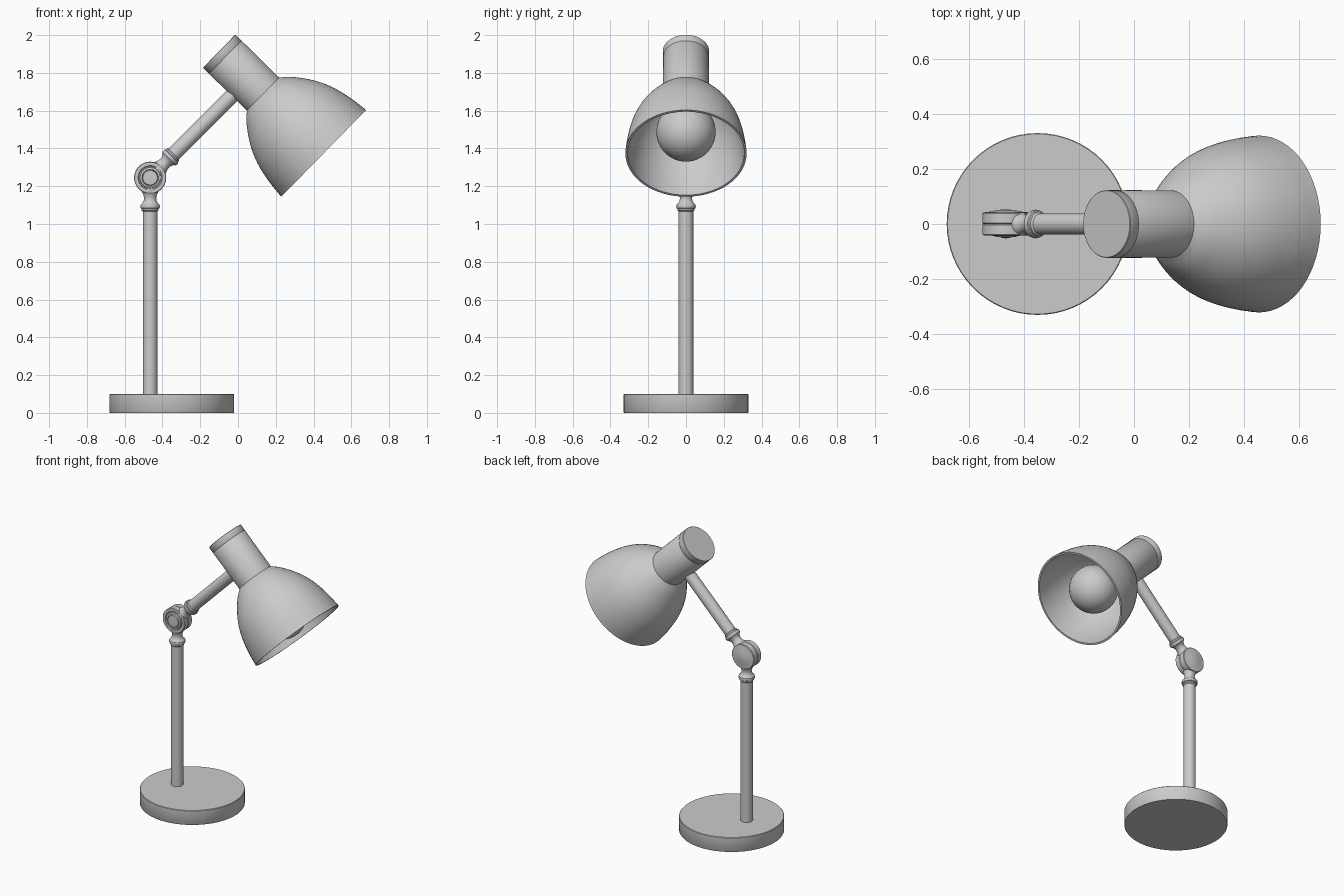
import bpy, bmesh, math
from mathutils import Vector

if "Cube" in bpy.data.objects:
    bpy.data.objects.remove(bpy.data.objects["Cube"])


def lathe(name, profile, origin, axis, seg=48, angle=35):
    """Revolve (radius, distance) points about an axis through origin."""
    bm = bmesh.new()
    rings = []
    for r, d in profile:
        if r == 0:
            rings.append([bm.verts.new((0, 0, d))])
        else:
            rings.append([bm.verts.new((r * math.cos(2 * math.pi * i / seg),
                                        r * math.sin(2 * math.pi * i / seg), d))
                          for i in range(seg)])
    for a, b in zip(rings, rings[1:]):
        for i in range(seg):
            j = (i + 1) % seg
            quad = [a[i % len(a)], a[j % len(a)], b[j % len(b)], b[i % len(b)]]
            bm.faces.new(list(dict.fromkeys(quad)))
    bmesh.ops.recalc_face_normals(bm, faces=bm.faces)
    mesh = bpy.data.meshes.new(name)
    bm.to_mesh(mesh)
    bm.free()
    obj = bpy.data.objects.new(name, mesh)
    bpy.context.collection.objects.link(obj)
    obj.location = origin
    obj.rotation_mode = 'QUATERNION'
    obj.rotation_quaternion = Vector((0, 0, 1)).rotation_difference(Vector(axis).normalized())
    bpy.ops.object.select_all(action='DESELECT')
    bpy.context.view_layer.objects.active = obj
    obj.select_set(True)
    bpy.ops.object.shade_smooth_by_angle(angle=math.radians(angle))
    return obj


def smooth_profile(pts, steps=5):
    """Catmull-Rom interpolation of a short profile."""
    p = [Vector(q) for q in pts]
    p = [2 * p[0] - p[1]] + p + [2 * p[-1] - p[-2]]
    out = []
    for a, b, c, d in zip(p, p[1:], p[2:], p[3:]):
        for k in range(steps):
            t = k / steps
            out.append(tuple(0.5 * (2 * b + (c - a) * t + (2 * a - 5 * b + 4 * c - d) * t ** 2
                                    + (3 * b - a - 3 * c + d) * t ** 3)))
    return out + [tuple(p[-2])]


JOINT = Vector((-0.465, 0, 1.245))
CAP = Vector((-0.10, 0, 1.915))
HEAD = Vector((0.715, 0, -0.699))

# Base disc
lathe("base", [(0, 0), (0.328, 0), (0.33, 0.003), (0.33, 0.097), (0.327, 0.1), (0, 0.1)],
      (-0.35, 0, 0), (0, 0, 1), 64)


# Post and arm share the same turned end next to the joint
def rod(name, axis, length):
    lathe(name, [(0, 0.06), (0.042, 0.06), (0.042, 0.078), (0.036, 0.09), (0.032, 0.108),
                 (0.034, 0.122), (0.042, 0.136), (0.05, 0.143), (0.052, 0.152), (0.05, 0.161),
                 (0.045, 0.164), (0.045, 0.172), (0.039, 0.178), (0.039, length), (0, length)],
          JOINT, axis, 32)


rod("post", (0, 0, -1), 1.15)
rod("arm", (1, 0, 1), 0.635)

# Joint: two discs meeting at a seam, turned rings in front, low dome behind
lathe("joint_front_disc", [(0, 0), (0.082, 0), (0.085, 0.003), (0.085, 0.038), (0.082, 0.041),
                           (0.064, 0.041), (0.061, 0.034), (0.056, 0.034), (0.054, 0.041),
                           (0.044, 0.044), (0.041, 0.039), (0.038, 0.047), (0, 0.049)],
      JOINT, (0, -1, 0))
lathe("joint_back_disc", [(0, 0), (0.082, 0), (0.085, 0.003), (0.085, 0.039), (0.082, 0.042),
                          (0.056, 0.045), (0.03, 0.051), (0, 0.053)],
      JOINT, (0, 1, 0))

# Cap on the rear of the lamp head
lathe("head_cap", [(0, 0), (0.121, 0), (0.123, 0.002), (0.123, 0.043), (0.121, 0.046), (0, 0.046)],
      CAP, HEAD)

# Neck and bell shade as one hollow shell
bell = smooth_profile([(0.122, 0.325), (0.172, 0.371), (0.239, 0.465), (0.283, 0.562),
                       (0.309, 0.672), (0.321, 0.774)])
inner = [(r - 0.012, d + 0.010 * (0.774 - d) / 0.45) for r, d in reversed(bell)]
lathe("neck_and_shade", [(0, 0.045), (0.121, 0.045), (0.123, 0.048)] + bell + inner
      + [(0.11, 0.29), (0, 0.29)], CAP, HEAD, 64)

# Bulb: round globe with a screw neck reaching into the lamp neck
R, C = 0.157, 0.612
start = math.asin(0.06 / R)
globe = [(R * math.sin(a), C - R * math.cos(a))
         for a in (start + (math.pi - start) * k / 20 for k in range(20))]
lathe("bulb", [(0, 0.28), (0.055, 0.28), (0.055, 0.43)] + globe + [(0, C + R)], CAP, HEAD)
